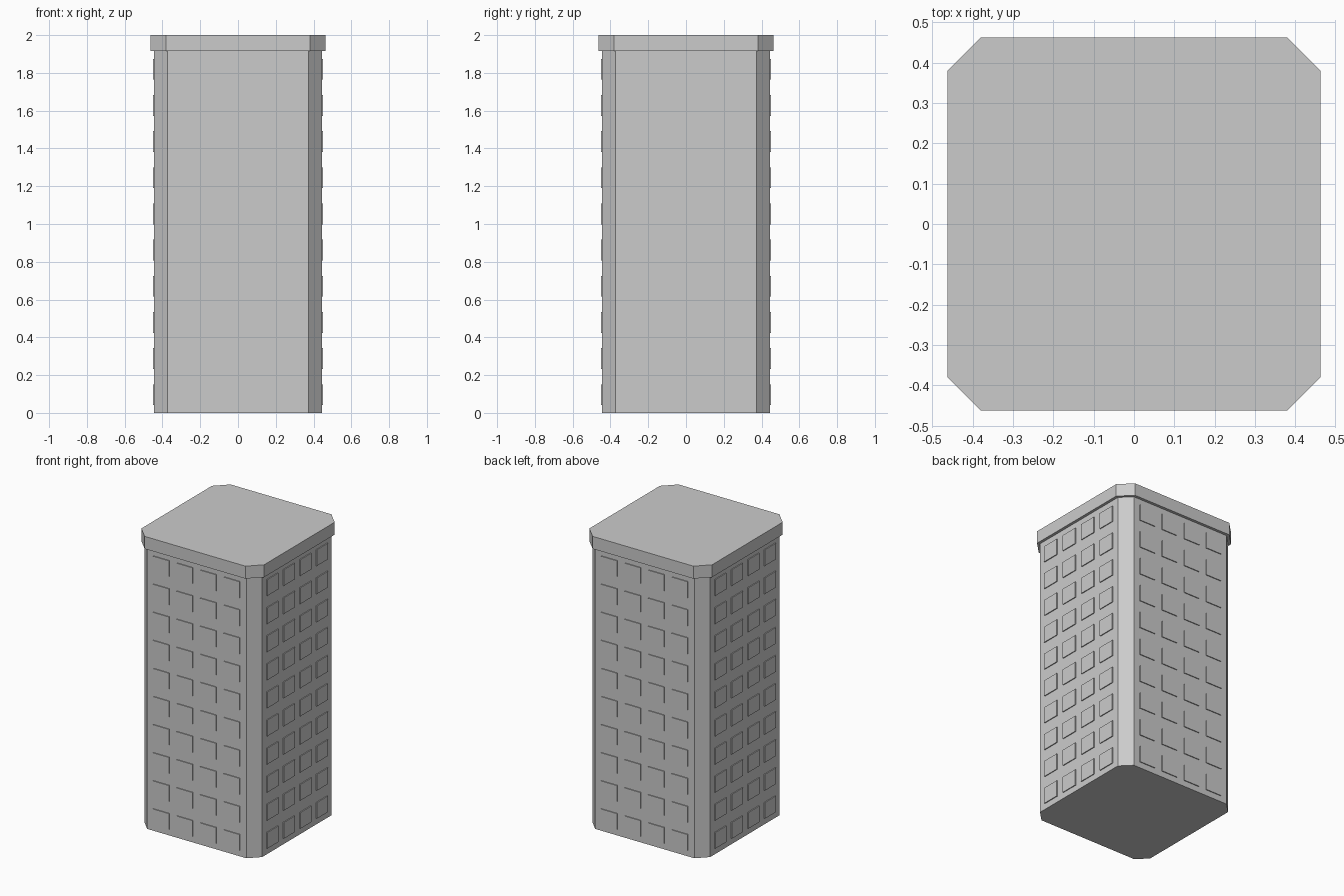
import bpy, bmesh
from math import pi
from mathutils import Matrix

cube = bpy.data.objects.get("Cube")
if cube:
    bpy.data.objects.remove(cube, do_unlink=True)

GREY = (0.6, 0.6, 0.6, 1)
mat = bpy.data.materials.new("concrete_grey")
mat.use_nodes = True
mat.diffuse_color = GREY
mat.node_tree.nodes["Principled BSDF"].inputs["Base Color"].default_value = GREY

HALF, CHAMFER, CAP_Z = 0.444, 0.07, 1.915
COLS, ROWS = 4, 10
COL_STEP, ROW_STEP = 0.178, CAP_Z / ROWS
WIN_W, WIN_H, WIN_OUT = 0.12, 0.11, 0.006


def make_object(name, bm):
    bmesh.ops.recalc_face_normals(bm, faces=bm.faces)
    mesh = bpy.data.meshes.new(name)
    bm.to_mesh(mesh)
    bm.free()
    mesh.materials.append(mat)
    obj = bpy.data.objects.new(name, mesh)
    bpy.context.collection.objects.link(obj)
    return obj


def chamfered_block(name, half, chamfer, z0, z1):
    """Square block with its four upright corners cut off."""
    a, b = half, half - chamfer
    outline = [(b, -a), (a, -b), (a, b), (b, a), (-b, a), (-a, b), (-a, -b), (-b, -a)]
    bm = bmesh.new()
    base = bm.faces.new([bm.verts.new((x, y, z0)) for x, y in outline])
    top = bmesh.ops.extrude_face_region(bm, geom=[base])["geom"]
    verts = [v for v in top if isinstance(v, bmesh.types.BMVert)]
    bmesh.ops.translate(bm, vec=(0, 0, z1 - z0), verts=verts)
    if not any(f.is_valid and all(abs(v.co.z - z0) < 1e-6 for v in f.verts) for f in bm.faces):
        bm.faces.new([v for v in bm.verts if abs(v.co.z - z0) < 1e-6])
    return make_object(name, bm)


# Tower shaft and overhanging roof slab
chamfered_block("tower_body", HALF, CHAMFER, 0, CAP_Z)
chamfered_block("roof_cap", 0.463, 0.083, CAP_Z, 2)

# Thin raised window panels, one grid per wall
for i, side in enumerate(("front", "left", "back", "right")):
    bm = bmesh.new()
    for col in range(COLS):
        for row in range(ROWS):
            place = Matrix.Translation(((col - (COLS - 1) / 2) * COL_STEP, -HALF, (row + 0.5) * ROW_STEP))
            size = Matrix.Diagonal((WIN_W, 2 * WIN_OUT, WIN_H, 1))
            bmesh.ops.create_cube(bm, size=1, matrix=Matrix.Rotation(i * pi / 2, 4, "Z") @ place @ size)
    make_object(side + "_windows", bm)
